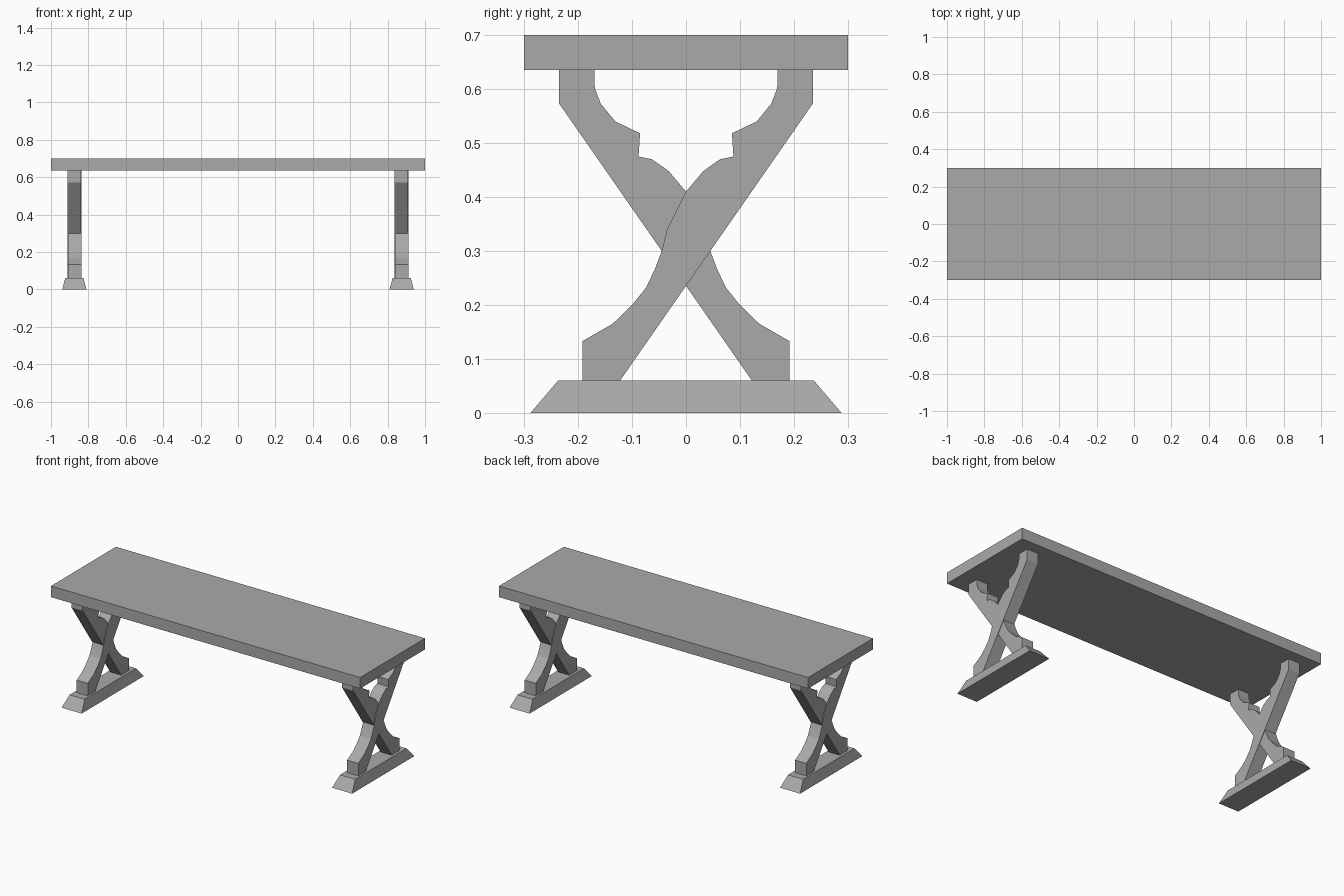
import bpy
import bmesh

cube = bpy.data.objects.get("Cube")
if cube:
    bpy.data.objects.remove(cube, do_unlink=True)

# Single painted finish
grey = bpy.data.materials.new("mid_grey")
grey.use_nodes = True
colour = (0.4, 0.4, 0.4, 1)
grey.diffuse_color = colour
grey.node_tree.nodes["Principled BSDF"].inputs["Base Color"].default_value = colour


def finish(name, bm):
    bmesh.ops.recalc_face_normals(bm, faces=bm.faces)
    mesh = bpy.data.meshes.new(name)
    bm.to_mesh(mesh)
    bm.free()
    mesh.materials.append(grey)
    obj = bpy.data.objects.new(name, mesh)
    bpy.context.collection.objects.link(obj)
    return obj


def tapered_block(name, x, bottom, top, z0, z1):
    """Box centred on x with (half x, half y) sizes at its bottom and top."""
    bm = bmesh.new()
    bmesh.ops.create_cube(bm, size=2)
    for v in bm.verts:
        hx, hy = top if v.co.z > 0 else bottom
        v.co = (x + v.co.x * hx, v.co.y * hy, z1 if v.co.z > 0 else z0)
    return finish(name, bm)


def extruded_profile(name, profile, x, half, flip):
    """Extrude a (y, z) outline along x."""
    bm = bmesh.new()
    face = bm.faces.new([bm.verts.new((x - half, y * flip, z)) for y, z in profile])
    side = bmesh.ops.extrude_face_region(bm, geom=[face])["geom"]
    moved = [g for g in side if isinstance(g, bmesh.types.BMVert)]
    bmesh.ops.translate(bm, vec=(2 * half, 0, 0), verts=moved)
    return finish(name, bm)


# Carved brace outline: straight underside, scrolled upper edge
BRACE = [
    (-0.192, 0.06), (-0.122, 0.06), (0.235, 0.573), (0.235, 0.635),
    (0.17, 0.635), (0.169, 0.602), (0.158, 0.573), (0.131, 0.54),
    (0.085, 0.518), (0.088, 0.475), (0.063, 0.47), (0.032, 0.448),
    (0, 0.41), (-0.035, 0.34), (-0.045, 0.30), (-0.057, 0.268),
    (-0.074, 0.232), (-0.1, 0.2), (-0.136, 0.165), (-0.192, 0.133),
]

# Table top
tapered_block("table_top", 0, (1, 0.3), (1, 0.3), 0.635, 0.70)

# Trestles: a splayed foot and two crossed braces, set just out of line
for label, sign in (("left", 1), ("right", -1)):
    x = sign * 0.875
    tapered_block(label + "_foot", x, (0.065, 0.288), (0.049, 0.237), 0, 0.06)
    for brace, flip in (("rising", 1), ("falling", -1)):
        extruded_profile(f"{label}_{brace}_brace", BRACE, x + flip * 0.0015, 0.036, flip)
